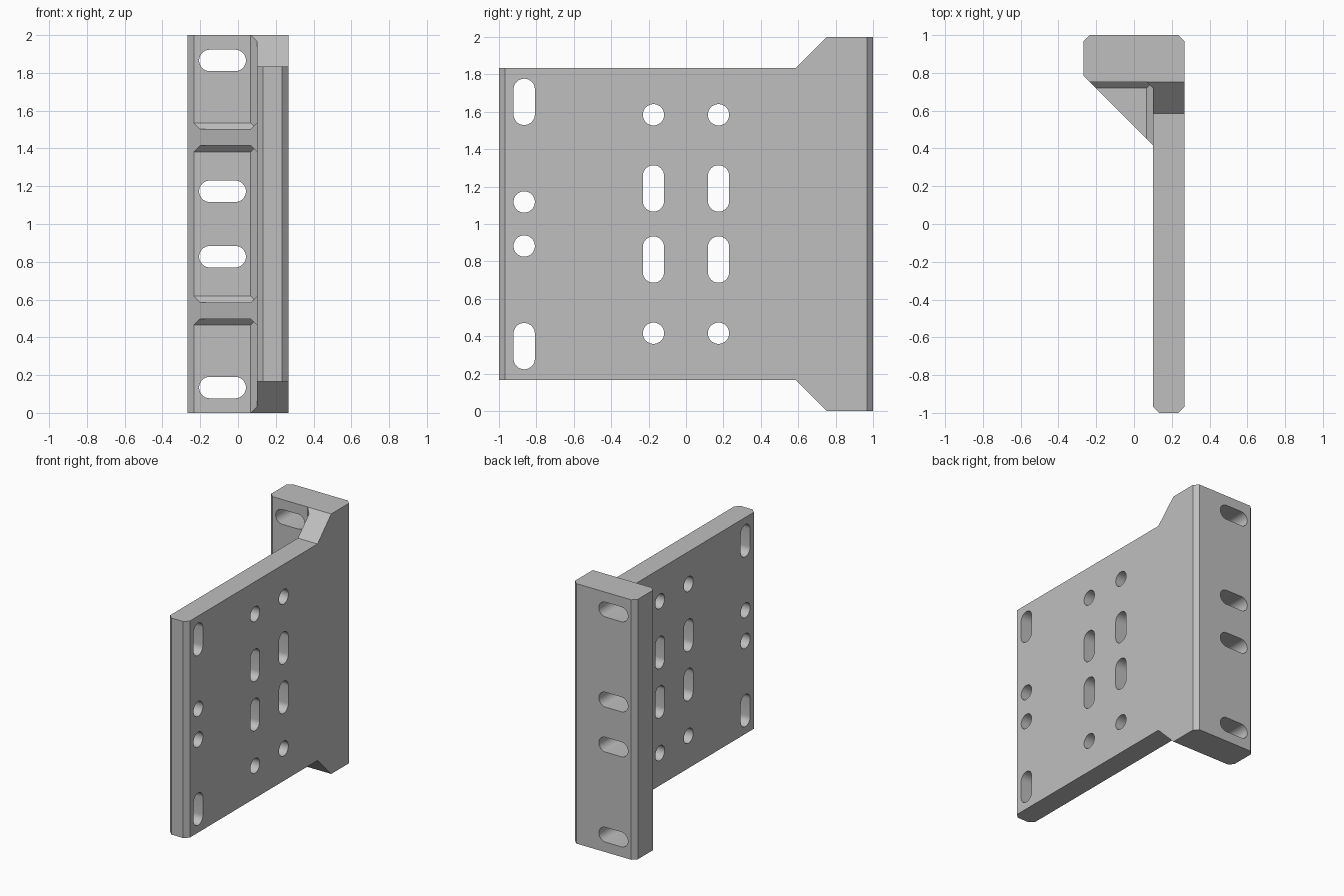
import bpy
import bmesh
import math
from mathutils import Vector

cube = bpy.data.objects.get("Cube")
if cube:
    bpy.data.objects.remove(cube, do_unlink=True)

steel = bpy.data.materials.new("light_grey_steel")
steel.use_nodes = True
colour = (0.52, 0.52, 0.52, 1)
steel.diffuse_color = colour
steel.node_tree.nodes["Principled BSDF"].inputs["Base Color"].default_value = colour

W = 0.267        # half width of the flange
IN = 0.1         # inner face of the plate
FRONT = 0.752    # front face of the flange
C = 0.033        # chamfer size


def finish(name, bm):
    bmesh.ops.recalc_face_normals(bm, faces=bm.faces)
    mesh = bpy.data.meshes.new(name)
    bm.to_mesh(mesh)
    bm.free()
    mesh.materials.append(steel)
    obj = bpy.data.objects.new(name, mesh)
    bpy.context.collection.objects.link(obj)
    return obj


def prism(name, points, depth):
    """Extrude a closed loop of 3D points along a vector."""
    bm = bmesh.new()
    face = bm.faces.new([bm.verts.new(p) for p in points])
    ext = bmesh.ops.extrude_face_region(bm, geom=[face])
    moved = [v for v in ext["geom"] if isinstance(v, bmesh.types.BMVert)]
    bmesh.ops.translate(bm, verts=moved, vec=Vector(depth))
    return finish(name, bm)


def hull(name, points):
    bm = bmesh.new()
    verts = [bm.verts.new(p) for p in points]
    bmesh.ops.convex_hull(bm, input=verts)
    bmesh.ops.dissolve_limit(bm, angle_limit=0.01, verts=bm.verts, edges=bm.edges)
    return finish(name, bm)


def combine(target, tool, operation):
    """Apply a boolean and drop the tool object."""
    tool.hide_render = True
    mod = target.modifiers.new("bool", "BOOLEAN")
    mod.operation = operation
    mod.solver = "EXACT"
    mod.object = tool
    bpy.context.view_layer.objects.active = target
    bpy.ops.object.modifier_apply(modifier=mod.name)
    bpy.data.objects.remove(tool, do_unlink=True)


def slot_loop(length, radius=0.057, steps=16):
    """Rounded slot outline; a circle when length is the diameter."""
    half = length / 2 - radius
    loop = []
    for side in (1, -1):
        for i in range(steps + 1):
            if half == 0 and i == steps:
                continue
            a = math.pi * i / steps + (0 if side > 0 else math.pi)
            loop.append((radius * math.cos(a), radius * math.sin(a) + side * half))
    return loop


# L-shaped bracket: plate, flange and chamfered corners
outline = [(W, 1 - C), (W - C, 1), (C - W, 1), (-W, 1 - C),
           (-W, FRONT + C), (C - W, FRONT), (IN - C, FRONT), (IN, FRONT - C),
           (IN, C - 1), (IN + C, -1), (W - C, -1), (W, C - 1)]
bracket = prism("mounting_bracket", [(x, y, 0) for x, y in outline], (0, 0, 2))

# Step the plate edges down, with a slope up to the flange
for s in (1, -1):
    step = [(-1.1, 0.833), (FRONT - 0.167, 0.833), (FRONT + 0.05, 1.05), (-1.1, 1.05)]
    combine(bracket, prism("edge_cutter", [(-0.5, y, 1 + s * z) for y, z in step],
                           (1, 0, 0)), "DIFFERENCE")

# Triangular gussets with chamfered roots
DEEP = 0.04
diag = C - W + FRONT          # x + y along the sloping edge
low = diag - IN               # y where the slope meets the plate
for s in (1, -1):
    zc, h = 1 + s * 0.4585, 0.0435
    core, root_flange, root_plate = [], [], []
    for d in (-1, 1):
        near, wide = zc + d * h, zc + d * (h + C)
        core += [(C - W, FRONT, near), (C - W + DEEP, FRONT + DEEP, near),
                 (IN + DEEP, FRONT + DEEP, near), (IN + DEEP, low + DEEP, near),
                 (IN, low, near)]
        root_flange += [(C - W, FRONT, wide), (IN + DEEP, FRONT, wide),
                        (C - W + DEEP, FRONT + DEEP, wide),
                        (IN + DEEP, FRONT + DEEP, wide),
                        (2 * C - W, FRONT - C, near), (IN + DEEP, FRONT - C, near)]
        root_plate += [(IN, low, wide), (IN, FRONT + DEEP, wide),
                       (IN + DEEP, low + DEEP, wide),
                       (IN + DEEP, FRONT + DEEP, wide),
                       (IN - C, low + C, near), (IN - C, FRONT + DEEP, near)]
    for pts in (core, root_flange, root_plate):
        combine(bracket, hull("gusset", pts), "UNION")

# Holes and slots through the plate: y, distance from mid height, length
ROUND, LONG = 0.114, 0.248
holes = [(-0.865, 0.118, ROUND), (-0.865, 0.653, LONG)]
for y in (-0.174, 0.174):
    holes += [(y, 0.19, LONG), (y, 0.584, ROUND)]
for s in (1, -1):
    for y, z, length in holes:
        loop = [(-0.1, y + a, 1 + s * z + b) for a, b in slot_loop(length)]
        combine(bracket, prism("hole_cutter", loop, (0.6, 0, 0)), "DIFFERENCE")

    # Horizontal slots through the flange
    for z in (0.173, 0.866):
        loop = [(b - 0.082, 0.6, 1 + s * z + a) for a, b in slot_loop(LONG)]
        combine(bracket, prism("slot_cutter", loop, (0, 0.6, 0)), "DIFFERENCE")

# Smooth the hole walls while keeping the edges sharp
bpy.ops.object.select_all(action="DESELECT")
bracket.select_set(True)
bpy.context.view_layer.objects.active = bracket
bpy.ops.object.shade_smooth_by_angle(angle=math.radians(25))
